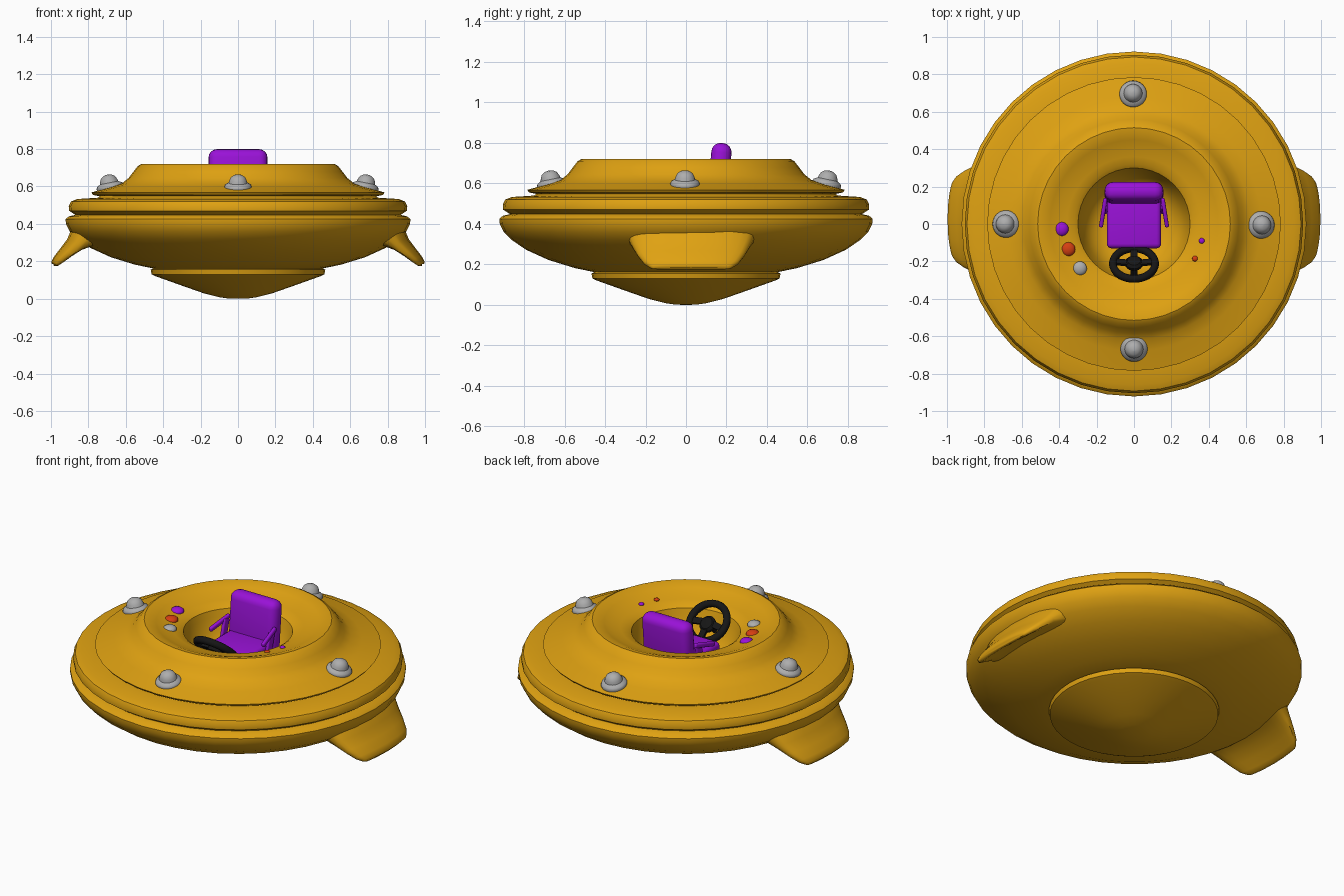
import bpy, bmesh, math
from mathutils import Vector, Matrix

if "Cube" in bpy.data.objects:
    bpy.data.objects.remove(bpy.data.objects["Cube"])


def material(name, rgb):
    m = bpy.data.materials.new(name)
    m.diffuse_color = (*rgb, 1)
    m.use_nodes = True
    m.node_tree.nodes["Principled BSDF"].inputs["Base Color"].default_value = m.diffuse_color
    return m


ORANGE = material("golden orange", (0.74, 0.36, 0.006))
PURPLE = material("purple", (0.32, 0.006, 0.68))
RED = material("red", (0.66, 0.05, 0.006))
GREY = material("silver grey", (0.42, 0.42, 0.42))
BLACK = material("black", (0.008, 0.008, 0.008))


def finish(bm, name, mat, angle=35):
    bmesh.ops.recalc_face_normals(bm, faces=bm.faces)
    me = bpy.data.meshes.new(name)
    bm.to_mesh(me)
    bm.free()
    me.materials.append(mat)
    ob = bpy.data.objects.new(name, me)
    bpy.context.collection.objects.link(ob)
    bpy.ops.object.select_all(action='DESELECT')
    ob.select_set(True)
    bpy.context.view_layer.objects.active = ob
    bpy.ops.object.shade_smooth_by_angle(angle=math.radians(angle))
    return ob


def loft(bm, rings, caps=True):
    rows = [[bm.verts.new(p) for p in r] for r in rings]
    n = len(rows[0])
    for a, b in zip(rows, rows[1:]):
        for i in range(n):
            j = (i + 1) % n
            bm.faces.new((a[i], a[j], b[j], b[i]))
    if caps:
        bm.faces.new(rows[0])
        bm.faces.new(rows[-1])


def lathe(name, profile, mat, n=40, place=Matrix(), angle=35):
    bm = bmesh.new()
    loft(bm, [[place @ Vector((r * math.cos(2 * math.pi * i / n),
                               r * math.sin(2 * math.pi * i / n), z))
               for i in range(n)] for r, z in profile])
    bmesh.ops.remove_doubles(bm, verts=bm.verts, dist=1e-5)
    return finish(bm, name, mat, angle)


def block(name, size, loc, mat, bevel, rot_x=0, rot_z=0):
    bm = bmesh.new()
    m = (Matrix.Translation(loc) @ Matrix.Rotation(rot_z, 4, 'Z')
         @ Matrix.Rotation(rot_x, 4, 'X') @ Matrix.Diagonal((*size, 1)))
    bmesh.ops.create_cube(bm, size=1, matrix=m)
    bmesh.ops.bevel(bm, geom=bm.edges[:], offset=bevel, segments=4,
                    profile=0.5, affect='EDGES')
    return finish(bm, name, mat, 50)


# saucer hull with cockpit bowl, raised collar, rim bands and belly
hull = [(0.001, 0.43), (0.17, 0.435), (0.23, 0.47), (0.27, 0.54), (0.29, 0.61),
        (0.30, 0.648), (0.32, 0.662), (0.36, 0.674), (0.41, 0.686), (0.45, 0.703),
        (0.485, 0.717), (0.515, 0.721), (0.535, 0.71), (0.56, 0.678),
        (0.585, 0.645), (0.62, 0.617), (0.68, 0.597), (0.785, 0.568),
        (0.775, 0.555), (0.74, 0.548), (0.75, 0.54), (0.86, 0.533), (0.893, 0.52),
        (0.905, 0.495), (0.903, 0.47), (0.88, 0.455), (0.87, 0.448),
        (0.905, 0.44), (0.922, 0.425), (0.92, 0.40), (0.90, 0.36), (0.86, 0.32),
        (0.79, 0.272), (0.68, 0.222), (0.55, 0.182), (0.43, 0.157), (0.001, 0.155)]
lathe("saucer_hull", hull, ORANGE)

# underside cone plate
lathe("belly_cone", [(0.001, 0.165), (0.45, 0.163), (0.467, 0.155), (0.462, 0.13),
                     (0.44, 0.12), (0.30, 0.07), (0.18, 0.028), (0.10, 0.008),
                     (0.05, 0.001), (0.001, 0.0)], ORANGE)

# side landing fins: rounded slabs lofted outward and down
# stations: centre x, centre z, half width in y, half thickness
stations = [(0.79, 0.355, 0.34, 0.085), (0.845, 0.325, 0.31, 0.066),
            (0.885, 0.287, 0.29, 0.042), (0.93, 0.245, 0.265, 0.031),
            (0.968, 0.207, 0.235, 0.024), (0.985, 0.187, 0.205, 0.018),
            (0.99, 0.18, 0.19, 0.008)]
for side, label in ((1, "right_fin"), (-1, "left_fin")):
    bm = bmesh.new()
    rings = []
    for cx, cz, hy, ht in stations:
        ring = []
        for i in range(24):
            c, s = (f(2 * math.pi * i / 24) for f in (math.cos, math.sin))
            y = hy * math.copysign(abs(c) ** 0.6, c)
            t = ht * math.copysign(abs(s) ** 0.6, s)
            x = cx + t * 0.68 - 0.5 * y * y
            ring.append((side * x, y + 0.025, cz + t * 0.73))
        rings.append(ring)
    loft(bm, rings)
    finish(bm, label, ORANGE, 50)

# four domed lights on the upper deck
light = [(0.001, -0.02), (0.068, -0.02), (0.073, 0.0), (0.068, 0.012), (0.05, 0.022),
         (0.046, 0.036), (0.038, 0.052), (0.022, 0.063), (0.001, 0.067)]
for i, (x, y) in enumerate([(-0.685, 0), (0.68, -0.005), (-0.005, 0.695), (0, -0.665)]):
    tilt = Vector((0, 0, 1)).rotation_difference(Vector((x * 0.3, y * 0.3, 1)))
    place = Matrix.Translation((x, y, 0.598)) @ tilt.to_matrix().to_4x4()
    lathe(f"deck_light_{i + 1}", light, GREY, 24, place, 40)

# control buttons on the collar
for name, x, y, z, r, mat in [
        ("large_purple_button", -0.388, -0.027, 0.676, 0.038, PURPLE),
        ("large_red_button", -0.352, -0.135, 0.674, 0.038, RED),
        ("large_grey_button", -0.29, -0.238, 0.674, 0.038, GREY),
        ("small_purple_button", 0.362, -0.09, 0.68, 0.015, PURPLE),
        ("small_red_button", 0.326, -0.185, 0.68, 0.015, RED)]:
    bm = bmesh.new()
    bmesh.ops.create_uvsphere(bm, u_segments=20, v_segments=12, radius=r,
                              matrix=Matrix.Translation((x, y, z))
                              @ Matrix.Diagonal((1, 1, 0.6, 1)))
    finish(bm, name, mat, 60)

# seat: cushion, backrest, pedestal and armrests
block("seat_cushion", (0.29, 0.30, 0.09), (0, 0.02, 0.53), PURPLE, 0.025)
block("seat_back", (0.315, 0.10, 0.32), (0, 0.165, 0.64), PURPLE, 0.045, math.radians(-5))
block("seat_pedestal", (0.18, 0.18, 0.10), (0, 0.04, 0.46), PURPLE, 0.015)
for side, label in ((1, "right"), (-1, "left")):
    block(f"{label}_armrest", (0.022, 0.16, 0.028), (side * 0.165, 0.06, 0.632),
          PURPLE, 0.009, math.radians(14), side * math.radians(9))
    block(f"{label}_arm_support", (0.02, 0.05, 0.11), (side * 0.152, 0.09, 0.59),
          PURPLE, 0.008, math.radians(-15))

# steering wheel, tilted towards the seat
wheel = Matrix.Translation((0, -0.212, 0.62)) @ Matrix.Rotation(math.radians(-44), 4, 'X')
bm = bmesh.new()
R, r = 0.113, 0.021
rows = []
for i in range(32):
    a = 2 * math.pi * i / 32
    rows.append([wheel @ Vector(((R + r * math.cos(b)) * math.cos(a),
                                 (R + r * math.cos(b)) * math.sin(a), r * math.sin(b)))
                 for b in [2 * math.pi * k / 10 for k in range(10)]])
loft(bm, rows + [rows[0]], caps=False)
bmesh.ops.remove_doubles(bm, verts=bm.verts, dist=1e-5)
finish(bm, "steering_wheel_rim", BLACK, 60)
lathe("steering_hub", [(0.001, -0.02), (0.045, -0.02), (0.048, 0.0), (0.035, 0.014),
                       (0.001, 0.018)], BLACK, 20, wheel @ Matrix.Translation((0, 0.01, 0)))
lathe("steering_column", [(0.001, -0.17), (0.02, -0.17), (0.02, 0.0), (0.001, 0.0)],
      BLACK, 16, wheel)
for name, deg in (("right_spoke", 8), ("left_spoke", 172), ("near_spoke", 90)):
    bm = bmesh.new()
    bmesh.ops.create_cube(bm, size=1, matrix=wheel @ Matrix.Rotation(math.radians(deg), 4, 'Z')
                          @ Matrix.Translation((0.06, 0, 0)) @ Matrix.Diagonal((0.1, 0.036, 0.016, 1)))
    finish(bm, name, BLACK)
